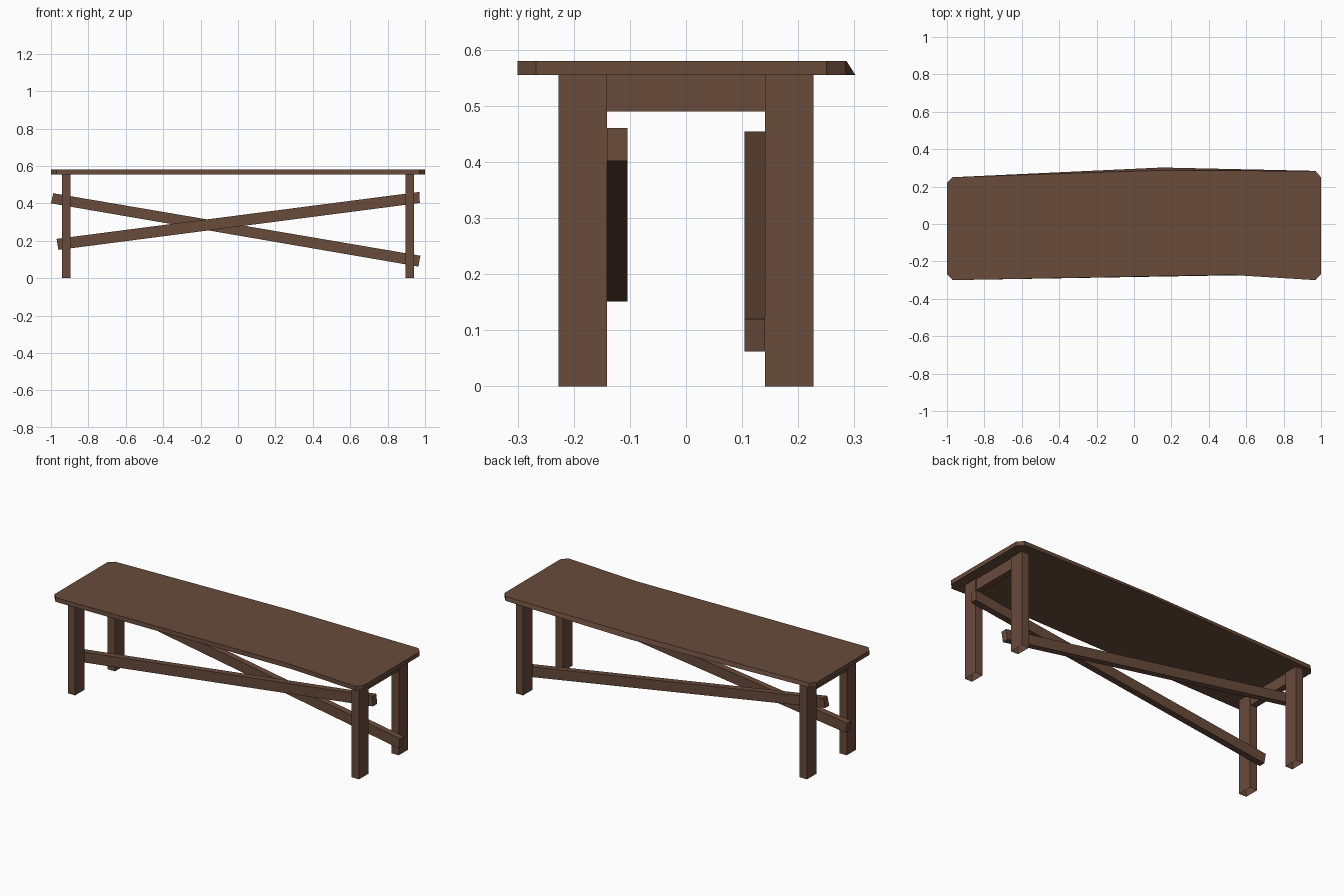
import bpy
import bmesh

cube = bpy.data.objects.get("Cube")
if cube:
    bpy.data.objects.remove(cube, do_unlink=True)

# Single wood colour
wood = bpy.data.materials.new("brown_wood")
wood.use_nodes = True
WOOD = (0.14, 0.07, 0.044, 1)
wood.diffuse_color = WOOD
wood.node_tree.nodes["Principled BSDF"].inputs["Base Color"].default_value = WOOD


def loft(name, lower, upper, open_start=False):
    """Join two matching rings of points into a flat-faced solid."""
    bm = bmesh.new()
    a = [bm.verts.new(p) for p in lower]
    b = [bm.verts.new(p) for p in upper]
    n = len(a)
    start = bm.faces.new(a[::-1])
    bm.faces.new(b)
    for i in range(n):
        j = (i + 1) % n
        bm.faces.new((a[i], a[j], b[j], b[i]))
    bmesh.ops.recalc_face_normals(bm, faces=bm.faces)
    if open_start:
        bmesh.ops.delete(bm, geom=[start], context='FACES_ONLY')
    mesh = bpy.data.meshes.new(name)
    bm.to_mesh(mesh)
    bm.free()
    mesh.materials.append(wood)
    obj = bpy.data.objects.new(name, mesh)
    bpy.context.collection.objects.link(obj)
    return obj


def box(name, x, y, z, open_bottom=False):
    ring = [(x[0], y[0]), (x[1], y[0]), (x[1], y[1]), (x[0], y[1])]
    return loft(name, [(*p, z[0]) for p in ring], [(*p, z[1]) for p in ring], open_bottom)


SEAT_Z, TOP_Z = 0.555, 0.58


# Seat slab: clipped corners, uneven front and back edges
def seat_ring(front, back, z):
    outline = [(-1, -0.267), (-0.97, -0.3), front, (0.97, -0.3), (1, -0.267),
               (1, 0.25), (0.97, 0.284), back, (-0.97, 0.25), (-1, 0.22)]
    return [(x, y, z) for x, y in outline]


loft("seat", seat_ring((0.55, -0.274), (0.15, 0.302), SEAT_Z),
     seat_ring((0.52, -0.272), (0.12, 0.286), TOP_Z))

# Legs and end rails
for side, sx in (("left", 1), ("right", -1)):
    for end, sy in (("front", -1), ("back", 1)):
        box(f"{end}_{side}_leg", sorted((sx * 0.895, sx * 0.942)),
            sorted((sy * 0.141, sy * 0.227)), (0, SEAT_Z), True)
    box(f"{side}_end_rail", sorted((sx * 0.9, sx * 0.937)), (-0.141, 0.141), (0.49, SEAT_Z))


# Slanted braces on the inner faces of the legs
def brace(name, profile, y0, y1):
    loft(name, [(x, y0, z) for x, z in profile], [(x, y1, z) for x, z in profile])


brace("front_brace", [(-0.96, 0.151), (0.972, 0.402), (0.97, 0.461), (-0.97, 0.21)], -0.141, -0.104)
brace("back_brace", [(-1.0, 0.4), (0.965, 0.062), (0.975, 0.12), (-0.988, 0.454)], 0.104, 0.141)
